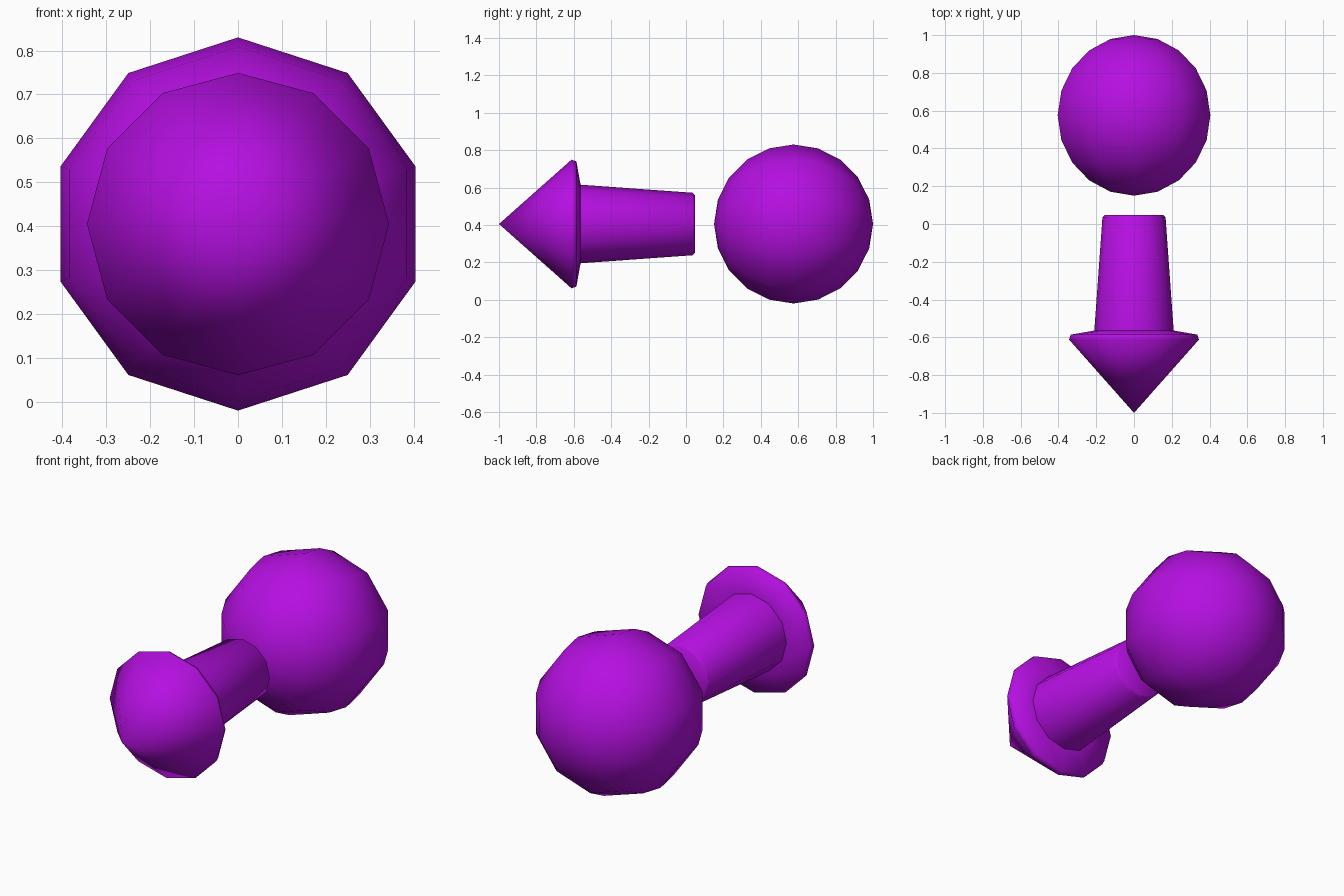
import bpy, bmesh, math
from mathutils import Matrix

if "Cube" in bpy.data.objects:
    bpy.data.objects.remove(bpy.data.objects["Cube"])

CENTER_Z = 0.405

purple = bpy.data.materials.new("purple")
purple.diffuse_color = (0.46, 0.005, 0.75, 1.0)
purple.use_nodes = True
purple.node_tree.nodes["Principled BSDF"].inputs["Base Color"].default_value = purple.diffuse_color


def add_object(name, bm, smooth_angle):
    bmesh.ops.recalc_face_normals(bm, faces=bm.faces)
    mesh = bpy.data.meshes.new(name)
    bm.to_mesh(mesh)
    bm.free()
    mesh.materials.append(purple)
    obj = bpy.data.objects.new(name, mesh)
    bpy.context.collection.objects.link(obj)
    bpy.ops.object.select_all(action='DESELECT')
    obj.select_set(True)
    bpy.context.view_layer.objects.active = obj
    bpy.ops.object.shade_smooth_by_angle(angle=math.radians(smooth_angle))
    return obj


def lathe(name, profile, sides, smooth_angle):
    """Turn a (radius, y) profile around the y axis; radius 0 makes a pole."""
    bm = bmesh.new()
    rings = []
    for r, y in profile:
        if r == 0:
            rings.append([bm.verts.new((0, y, CENTER_Z))] * sides)
        else:
            rings.append([bm.verts.new((r * math.cos(math.tau * i / sides), y,
                                        CENTER_Z + r * math.sin(math.tau * i / sides)))
                          for i in range(sides)])
    for a, b in zip(rings, rings[1:]):
        for i in range(sides):
            j = (i + 1) % sides
            bm.faces.new(list(dict.fromkeys((a[i], a[j], b[j], b[i]))))
    if profile[-1][0] > 0:
        bm.faces.new(rings[-1])
    return add_object(name, bm, smooth_angle)


# arrow: cone head with a rolled rim, tapering shaft, softened end
lathe("arrow", [(0, -1.0), (0.344, -0.612), (0.335, -0.586), (0.21, -0.564),
                (0.167, 0.036), (0.155, 0.048)], 12, 65)

# ball: low-poly sphere with its poles along y
bm = bmesh.new()
bmesh.ops.create_uvsphere(bm, u_segments=10, v_segments=10, radius=0.425)
bmesh.ops.transform(bm, verts=bm.verts, matrix=Matrix.Translation((0, 0.575, CENTER_Z))
                    @ Matrix.Rotation(math.radians(90), 4, 'X'))
add_object("ball", bm, 60)
